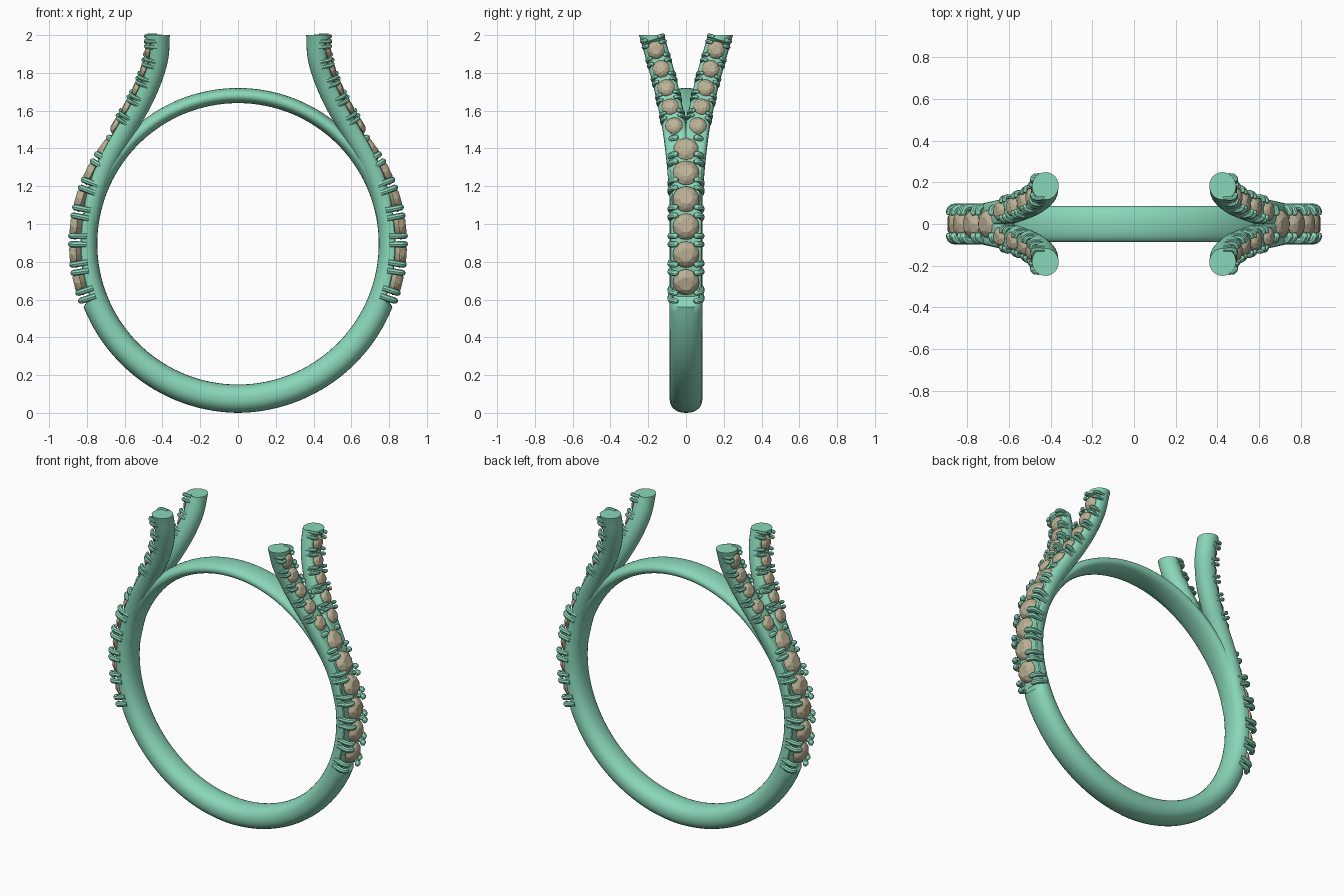
import bpy, bmesh, math
from mathutils import Vector as V

if "Cube" in bpy.data.objects:
    bpy.data.objects.remove(bpy.data.objects["Cube"])

CZ, RI = 0.895, 0.745            # finger hole centre height and radius
START = -19.6                    # elevation where the stone setting begins


def material(name, col):
    m = bpy.data.materials.new(name)
    m.diffuse_color = (*col, 1)
    m.use_nodes = True
    m.node_tree.nodes["Principled BSDF"].inputs["Base Color"].default_value = m.diffuse_color
    return m


METAL = material("metal", (0.25, 0.68, 0.48))
STONE = material("stone", (0.50, 0.44, 0.30))


def finish(name, bm, mat, smooth=True, mirror=None):
    bmesh.ops.recalc_face_normals(bm, faces=bm.faces)
    me = bpy.data.meshes.new(name)
    bm.to_mesh(me)
    bm.free()
    if smooth:
        me.shade_smooth()
        me.set_sharp_from_angle(angle=math.radians(40))
    me.materials.append(mat)
    ob = bpy.data.objects.new(name, me)
    bpy.context.collection.objects.link(ob)
    if mirror:
        mod = ob.modifiers.new("mirror", 'MIRROR')
        mod.use_axis = mirror
        mod.use_mirror_merge = False
    return ob


def loft(bm, rings, closed=False):
    rows = [[bm.verts.new(p) for p in r] for r in rings]
    pairs = list(zip(rows, rows[1:])) + ([(rows[-1], rows[0])] if closed else [])
    n = len(rows[0])
    for a, b in pairs:
        for i in range(n):
            j = (i + 1) % n
            bm.faces.new((a[i], a[j], b[j], b[i]))
    if not closed:
        bm.faces.new(rows[0])
        bm.faces.new(rows[-1])


def smoothstep(a, b, x):
    t = min(1, max(0, (x - a) / (b - a)))
    return t * t * (3 - 2 * t)


def spline(pts, steps):
    P = [2 * pts[0] - pts[1]] + pts + [2 * pts[-1] - pts[-2]]
    out = []
    for a, b, c, d in zip(P, P[1:], P[2:], P[3:]):
        for k in range(steps):
            t = k / steps
            out.append(0.5 * (2 * b + (c - a) * t + (2 * a - 5 * b + 4 * c - d) * t * t
                              + (3 * b - a - 3 * c + d) * t ** 3))
    return out + [pts[-1]]


# Ring band: oval section, trimmed flat under the stones, thin across the top
def band_section(theta, elev, n=28):
    if elev <= START:
        ro, clip = 0.895 - 0.012 * (elev + 90) / 70, 9
    else:
        ro, clip = 0.88 - 0.055 * smoothstep(12, 44, elev), 0.835
    mid, half = (ro + RI) / 2, (ro - RI) / 2
    pts = []
    for i in range(n):
        a = 2 * math.pi * i / n
        c, s = math.cos(a), math.sin(a)
        r = min(clip, mid + half * math.copysign(abs(c) ** 0.9, c))
        y = 0.087 * math.copysign(abs(s) ** 0.9, s)
        t = math.radians(theta)
        pts.append(V((r * math.cos(t), y, CZ + r * math.sin(t))))
    return pts


elevs = [-90 + (START + 90) * i / 26 for i in range(27)]
elevs += [START + 0.1 + (90 - START - 0.1) * i / 40 for i in range(41)]
sections = [band_section(e, e) for e in elevs]
sections += [band_section(180 - e, e) for e in elevs[-2:0:-1]]
bm = bmesh.new()
loft(bm, sections, closed=True)
finish("ring_band", bm, METAL)

# Split shoulder branches: one swept arm, mirrored to four
ctrl = [V(p) for p in ((0.792, 0.03, 0.98, 0.045), (0.762, 0.034, 1.16, 0.055),
                       (0.70, 0.042, 1.33, 0.061), (0.607, 0.06, 1.50, 0.064),
                       (0.535, 0.083, 1.62, 0.064), (0.473, 0.112, 1.75, 0.064),
                       (0.433, 0.148, 1.88, 0.064), (0.425, 0.182, 2.0, 0.064))]
path = spline(ctrl, 9)
frames, rings = [], []
for i, p in enumerate(path):
    a, b = path[max(0, i - 1)], path[min(len(path) - 1, i + 1)]
    t = (b - a).to_3d().normalized()
    out = V((1, 0, 0)) - t * t.x
    out.normalize()
    side = out.cross(-t).normalized()
    if side.y < 0:
        side = -side
    c = p.to_3d()
    frames.append((c, t, out, side))
    lim = 9 if p.z > 1.968 else 0.038
    ring = [c + out * min(lim, p.w * math.cos(k * math.pi / 12))
            + side * p.w * math.sin(k * math.pi / 12) for k in range(24)]
    if i == len(path) - 1:
        ring = [v + t * (2 - v.z) / t.z for v in ring]
    rings.append(ring)
bm = bmesh.new()
loft(bm, rings)
finish("shoulder_branch", bm, METAL, mirror=(True, True, False))


# Brilliant-cut stone and bent prong, placed in a local frame
def add_stone(bm, c, t, out, side, r, h):
    vs = []
    for n, rad, z, off in ((8, 0.52, h, 0.5), (8, 0.82, h * 0.6, 0), (16, 1, 0, 0),
                           (16, 1, -0.06 * r, 0)):
        for k in range(n):
            a = 2 * math.pi * (k + off) / n
            vs.append(bm.verts.new(c + out * z + (t * math.cos(a) + side * math.sin(a)) * r * rad))
    vs.append(bm.verts.new(c - out * r * 0.8))
    bmesh.ops.convex_hull(bm, input=vs)


def add_prongs(bm, c, t, out, side, s):
    for sy in (-1, 1):
        for st in (-1, 1):
            pts = spline([V((0.080, -0.06)) * s, V((0.082, -0.005)) * s,
                          V((0.070, 0.018)) * s, V((0.042, 0.026)) * s], 3)
            loops = []
            last = len(pts) - 1
            for i, q in enumerate(pts):
                d = (pts[min(last, i + 1)] - pts[max(0, i - 1)]).normalized()
                tan = side * sy * d.x + out * d.y
                nor = t.cross(tan)
                r = 0.0165 * s * (0.55 if i == last else 0.9 if i == last - 1 else 1)
                o = c + side * sy * q.x + out * q.y + t * st * 0.022 * s
                loops.append([o + (t * math.cos(k * math.pi / 4) + nor * math.sin(k * math.pi / 4)) * r
                              for k in range(8)])
            loft(bm, loops)


def ring_frame(elev, r=0.862):
    a = math.radians(elev)
    out = V((math.cos(a), 0, math.sin(a)))
    return V((0, 0, CZ)) + out * r, V((-out.z, 0, out.x)), out, V((0, 1, 0))


def branch_frame(z):
    c, t, out, side = min(frames, key=lambda f: abs((f[0] + f[2] * 0.045).z - z))
    c = c + out * 0.045
    return c + t * (z - c.z) / t.z, t, out, side


# Large stones along each side of the ring
stones, prongs = bmesh.new(), bmesh.new()
for i in range(6):
    add_stone(stones, *ring_frame(-13.7 + 9.9 * i), 0.07, 0.032)
for i in range(7):
    add_prongs(prongs, *ring_frame(-18.5 + 9.9 * i), 1.0)
finish("side_stones", stones, STONE, smooth=False, mirror=(True, False, False))
finish("side_prongs", prongs, METAL, mirror=(True, False, False))

# Small stones up each branch
stones, prongs = bmesh.new(), bmesh.new()
for i in range(5):
    add_stone(stones, *branch_frame(1.523 + 0.0995 * i), 0.047, 0.02)
for i in range(5):
    add_prongs(prongs, *branch_frame(1.573 + 0.0985 * i), 0.7)
finish("branch_stones", stones, STONE, smooth=False, mirror=(True, True, False))
finish("branch_prongs", prongs, METAL, mirror=(True, True, False))
